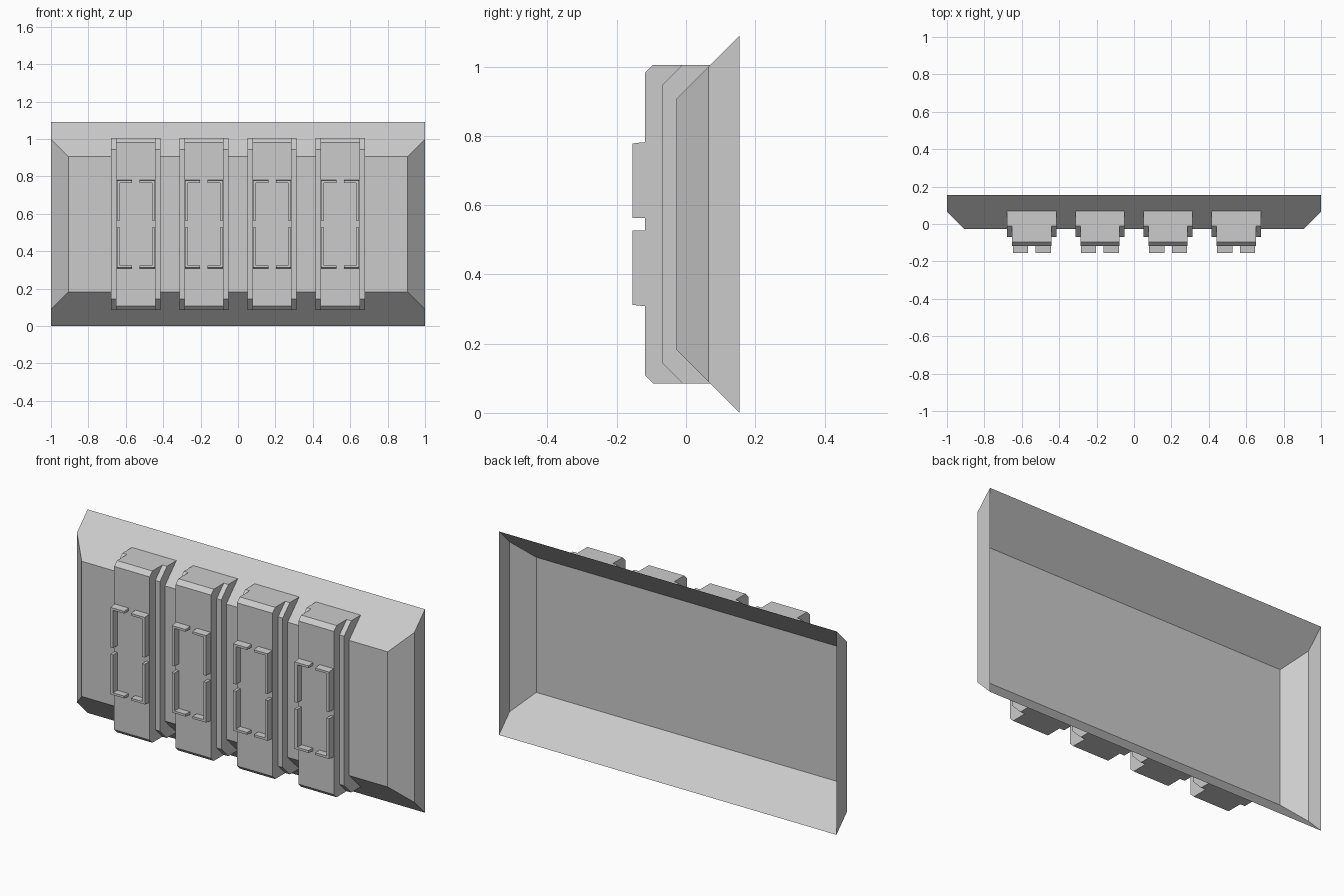
import bpy, bmesh

if "Cube" in bpy.data.objects:
    bpy.data.objects.remove(bpy.data.objects["Cube"])

MID = 0.545          # half height of the panel
DEPTH = 0.155        # half depth of the whole model


def make_mesh(name, bm):
    bmesh.ops.recalc_face_normals(bm, faces=bm.faces)
    mesh = bpy.data.meshes.new(name)
    bm.to_mesh(mesh)
    bm.free()
    return mesh


def place(name, mesh, x=0.0):
    ob = bpy.data.objects.new(name, mesh)
    ob.location.x = x
    bpy.context.collection.objects.link(ob)
    return ob


def loft(bm, a, b, closed=True, caps=(True, True)):
    """Join two matching outlines with quads and optional end faces."""
    va = [bm.verts.new(p) for p in a]
    vb = [bm.verts.new(p) for p in b]
    n = len(a)
    for i in range(n if closed else n - 1):
        j = (i + 1) % n
        bm.faces.new((va[i], va[j], vb[j], vb[i]))
    for v, cap in zip((va, vb), caps):
        if cap:
            bm.faces.new(v)


def side_prism(name, front, back, half):
    """Extrude a (y, z) profile across x; the hidden back edges stay open."""
    front = front + [(y, 2 * MID - z) for y, z in reversed(front)]
    back = [(y, 2 * MID - z) for y, z in reversed(back)] + back
    bm = bmesh.new()
    n = len(front)
    sides = []
    for x in (-half, half):
        vs = [bm.verts.new((x, y, z)) for y, z in front + back]
        bm.faces.new(vs)
        sides.append(vs)
    a, b = sides
    for i in range(n - 1):
        bm.faces.new((a[i], a[i + 1], b[i + 1], b[i]))
    return make_mesh(name, bm)


# Hollow backing panel: open at the back, 45 degree slopes all round
bm = bmesh.new()
plan = [(-1, .155), (-1, .065), (-.907, -.028), (.907, -.028), (1, .065), (1, .155)]
loft(bm, [(x, y, DEPTH - y) for x, y in plan],
     [(x, y, 2 * MID - DEPTH + y) for x, y in plan], closed=False)
place("backing_panel", make_mesh("backing_panel", bm))

# Rib: wide stepped base and narrower raised body
rib_base = side_prism("rib_base", [(.07, .085), (-.01, .085), (-.07, .145)],
                      [(-.028, .183)], 0.132)
rib_body = side_prism("rib_body", [(-.01, .085), (-.095, .085), (-.118, .108)],
                      [(-.07, .145)], 0.105)

# Frame on each rib: four thin L-shaped brackets
bm = bmesh.new()
X0, X1, Z0, Z1, T = .02, .102, .018, .237, .016
for sx in (-1, 1):
    for sz in (-1, 1):
        def outline(y, top):
            pts = [(X0, top), (X1, top), (X1, Z0), (X1 - T, Z0),
                   (X1 - T, Z1 - T), (X0, Z1 - T)]
            return [(sx * x, y, MID + sz * z) for x, z in pts]
        loft(bm, outline(-.118, Z1), outline(-DEPTH, Z1 - .004), caps=(False, True))
brackets = make_mesh("frame_brackets", bm)

# Four evenly spaced ribs
for i in range(4):
    x = (i - 1.5) * 0.364
    for mesh in (rib_base, rib_body, brackets):
        place(f"{mesh.name}_{i + 1}", mesh, x)
